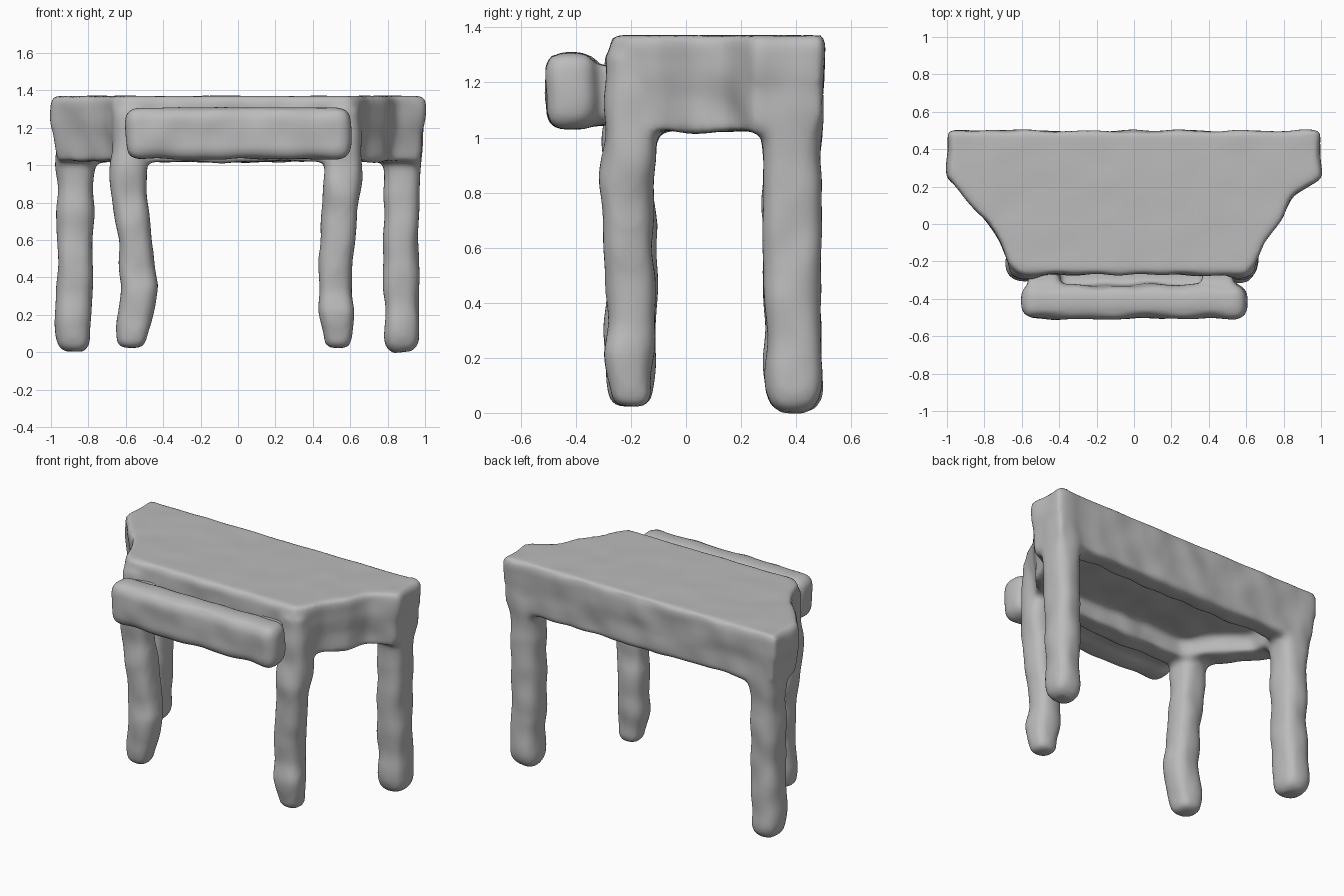
import bpy, bmesh, math
from mathutils import Vector, Matrix, noise

cube = bpy.data.objects.get("Cube")
if cube:
    bpy.data.objects.remove(cube, do_unlink=True)

clay = bpy.data.materials.new("grey clay")
clay.use_nodes = True
GREY = (0.5, 0.5, 0.5, 1)
clay.diffuse_color = GREY
clay.node_tree.nodes["Principled BSDF"].inputs["Base Color"].default_value = GREY


def loft(bm, rings):
    """Skin a stack of equal-length rings and cap both ends."""
    loops = [[bm.verts.new(p) for p in ring] for ring in rings]
    n = len(loops[0])
    faces = []
    for a, b in zip(loops, loops[1:]):
        for i in range(n):
            j = (i + 1) % n
            faces.append(bm.faces.new((a[i], a[j], b[j], b[i])))
    faces.append(bm.faces.new(loops[0][::-1]))
    faces.append(bm.faces.new(loops[-1]))
    bmesh.ops.recalc_face_normals(bm, faces=faces)


def add_leg(bm, path, rx, ry):
    """Leg with a softly square section; path rows are z, x, y, width factor."""
    rings = []
    for z, x, y, k in path:
        ring = []
        for i in range(16):
            a = math.tau * i / 16
            c, s = math.cos(a), math.sin(a)
            ring.append((x + rx * k * math.copysign(abs(c) ** 0.75, c),
                         y + ry * k * math.copysign(abs(s) ** 0.75, s), z))
        rings.append(ring)
    loft(bm, rings)


def add_box(bm, low, high, bevel=0.0):
    low, high = Vector(low), Vector(high)
    m = Matrix.Translation((low + high) / 2) @ Matrix.Diagonal((*(high - low), 1))
    verts = bmesh.ops.create_cube(bm, size=1, matrix=m)["verts"]
    if bevel:
        edges = list({e for v in verts for e in v.link_edges})
        bmesh.ops.bevel(bm, geom=edges, offset=bevel, segments=3,
                        profile=0.5, affect='EDGES')


def finish(bm, name, wobble):
    """Fuse the parts into one hand-modelled skin with a slightly uneven surface."""
    raw = bpy.data.meshes.new(name + "_raw")
    bm.to_mesh(raw)
    bm.free()
    obj = bpy.data.objects.new(name, raw)
    bpy.context.collection.objects.link(obj)
    remesh = obj.modifiers.new("fuse", 'REMESH')
    remesh.mode = 'VOXEL'
    remesh.voxel_size = 0.018
    smooth = obj.modifiers.new("soften", 'SMOOTH')
    smooth.factor = 0.5
    smooth.iterations = 10
    deps = bpy.context.evaluated_depsgraph_get()
    mesh = bpy.data.meshes.new_from_object(obj.evaluated_get(deps))
    obj.modifiers.clear()
    obj.data = mesh
    bpy.data.meshes.remove(raw)
    mesh.name = name
    normals = [v.normal.copy() for v in mesh.vertices]
    for v, nrm in zip(mesh.vertices, normals):
        flat_top = 0.3 if nrm.z > 0.8 else 1.0
        v.co += nrm * noise.noise(v.co * 6) * wobble * flat_top
    mesh.materials.clear()
    mesh.materials.append(clay)
    mesh.shade_smooth()
    return obj


# Table frame: tapering top and apron, hollowed from below
bm = bmesh.new()
outline = [(-1, 0.5), (-1, 0.25), (-0.93, 0.17), (-0.8, 0.02), (-0.72, -0.1),
           (-0.67, -0.22), (-0.61, -0.27), (0.6, -0.27), (0.65, -0.22),
           (0.7, -0.1), (0.8, 0.03), (0.85, 0.15), (1, 0.25), (1, 0.5)]
CENTRE_Y = 0.12
levels = [(1.37, 0.98, 0.97), (1.34, 1, 1), (1.24, 1, 1), (1.16, 0.98, 0.97),
          (1.02, 0.97, 0.96), (1.02, 0.76, 0.62), (1.12, 0.73, 0.58)]
loft(bm, [[(x * sx, CENTRE_Y + (y - CENTRE_Y) * sy, z) for x, y in outline]
          for z, sx, sy in levels])

# Back legs: straight and thick
for side, foot, top in ((-1, 0.88, 0.87), (1, 0.88, 0.88)):
    add_leg(bm, [(0.0, side * foot, 0.39, 0.55), (0.03, side * foot, 0.39, 0.88),
                 (0.08, side * foot, 0.39, 1), (0.4, side * (foot - 0.01), 0.385, 0.98),
                 (0.6, side * 0.87, 0.385, 1.0), (0.9, side * top, 0.385, 1.0),
                 (1.03, side * top, 0.385, 1.08), (1.3, side * top, 0.37, 1.1)],
            0.098, 0.105)

# Front legs: thinner and crooked, one bowed and one pinched above the foot
add_leg(bm, [(0.02, -0.57, -0.2, 0.6), (0.05, -0.57, -0.2, 0.9),
             (0.12, -0.565, -0.2, 1), (0.35, -0.53, -0.2, 1.08),
             (0.6, -0.55, -0.2, 1.03), (0.85, -0.585, -0.205, 1.03),
             (1.0, -0.585, -0.2, 1.08), (1.3, -0.57, -0.19, 1.1)], 0.092, 0.092)
add_leg(bm, [(0.02, 0.535, -0.2, 0.55), (0.05, 0.535, -0.2, 0.8),
             (0.12, 0.535, -0.205, 0.9), (0.22, 0.53, -0.21, 1.03),
             (0.32, 0.52, -0.2, 0.93), (0.5, 0.52, -0.2, 0.98),
             (0.85, 0.555, -0.215, 1.1), (1.0, 0.565, -0.2, 1.1),
             (1.3, 0.56, -0.19, 1.1)], 0.092, 0.092)
finish(bm, "table_frame", 0.014)

# Drawer: thick front panel pulled out on two side boards and a thin floor
bm = bmesh.new()
add_box(bm, (-0.6, -0.505, 1.03), (0.6, -0.325, 1.31), 0.06)
for x in (-0.48, 0.45):
    add_box(bm, (x - 0.08, -0.4, 1.07), (x + 0.08, -0.2, 1.26))
add_box(bm, (-0.5, -0.4, 1.05), (0.5, -0.2, 1.11))
finish(bm, "drawer", 0.014)
